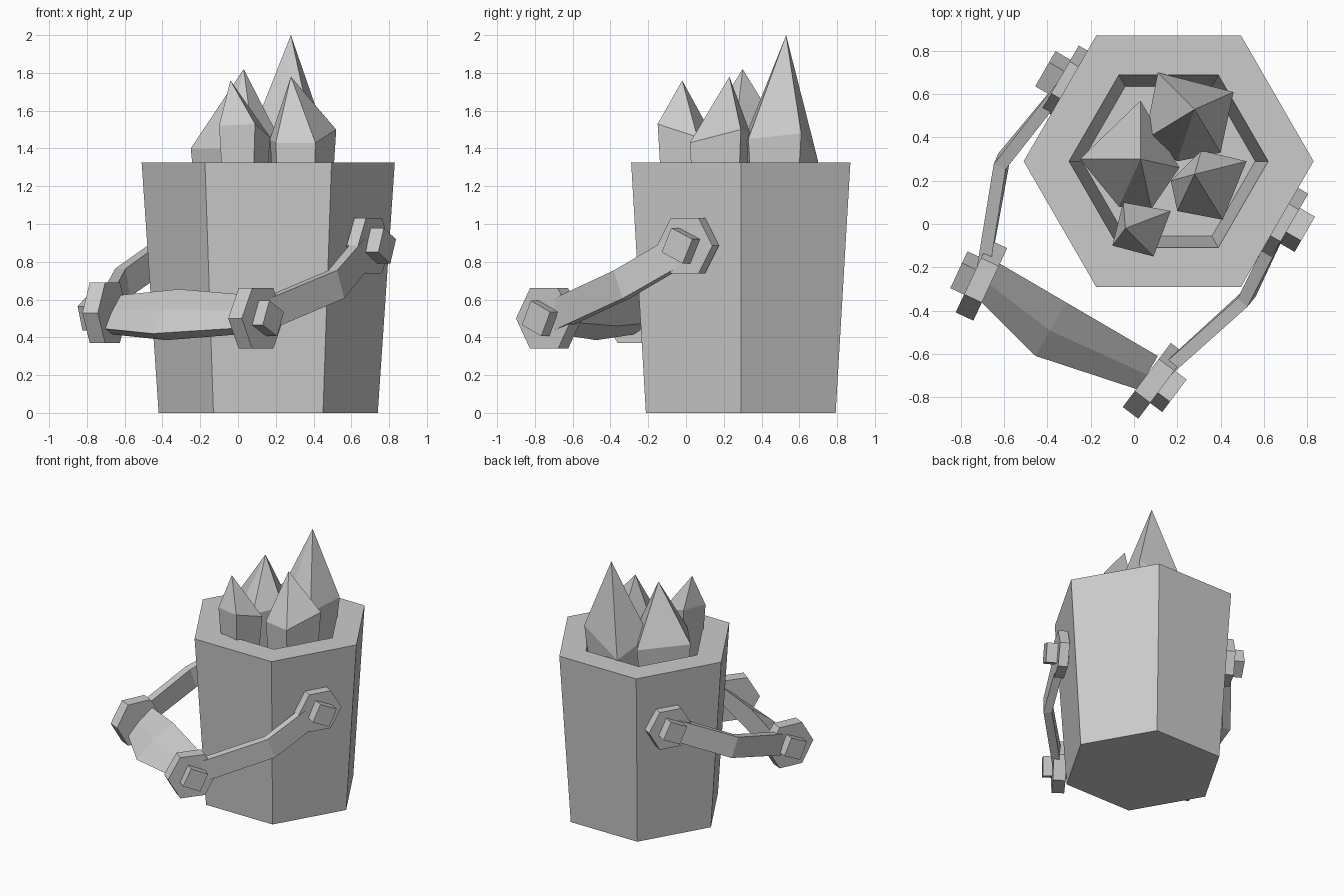
import bpy, bmesh, math
from mathutils import Vector, Matrix

cube = bpy.data.objects.get("Cube")
if cube:
    bpy.data.objects.remove(cube, do_unlink=True)

grey = bpy.data.materials.new("plain_grey")
grey.use_nodes = True
COLOUR = (0.6, 0.6, 0.6, 1)
grey.diffuse_color = COLOUR
grey.node_tree.nodes["Principled BSDF"].inputs["Base Color"].default_value = COLOUR


def loft(name, rings):
    """Skin equal-length rings and close both ends; a one-point ring is a tip."""
    bm = bmesh.new()
    loops = [[bm.verts.new(p) for p in ring] for ring in rings]
    for a, b in zip(loops, loops[1:]):
        n = len(a)
        for i in range(n):
            j = (i + 1) % n
            if len(b) == 1:
                bm.faces.new((a[i], a[j], b[0]))
            else:
                bm.faces.new((a[i], a[j], b[j], b[i]))
    for end in (loops[0], loops[-1]):
        if len(end) > 2:
            bm.faces.new(end)
    bmesh.ops.recalc_face_normals(bm, faces=bm.faces)
    mesh = bpy.data.meshes.new(name)
    bm.to_mesh(mesh)
    bm.free()
    mesh.materials.append(grey)
    obj = bpy.data.objects.new(name, mesh)
    bpy.context.collection.objects.link(obj)
    return obj


def circle(radius, z, sides=6, roll=0, centre=(0, 0)):
    return [Vector((centre[0] + radius * math.cos(roll + math.tau * i / sides),
                    centre[1] + radius * math.sin(roll + math.tau * i / sides), z))
            for i in range(sides)]


def prism(name, centre, axis, radius, start, end, sides, roll=0):
    """Prism along a horizontal axis, between two distances from its centre."""
    axis = Vector(axis).normalized()
    side = Vector((-axis.y, axis.x, 0))
    frame = Matrix((side, Vector((0, 0, 1)), axis)).transposed()
    loft(name, [[Vector(centre) + frame @ p for p in circle(radius, d, sides, roll)]
                for d in (start, end)])


# Tapered hexagonal bucket with a thick rim and hollow inside
HUB = (0.16, 0.29)
loft("bucket", [circle(r, z, centre=HUB) for r, z in
                ((0.58, 0), (0.67, 1.325), (0.46, 1.325), (0.40, 0.9))])


# Crystals: narrow foot, wide shoulders, pointed tip
def crystal(name, tip, shoulders, foot=0.75):
    ring = [Vector(p) for p in shoulders]
    mid = sum(ring, Vector()) / len(ring)
    base = [Vector((mid.x + (p.x - mid.x) * foot, mid.y + (p.y - mid.y) * foot, 0.88))
            for p in ring]
    loft(name, [base, ring, [Vector(tip)]])


crystal("tall_crystal", (0.28, 0.53, 2.0),
        [(0.11, 0.70, 1.33), (0.05, 0.39, 1.42), (0.20, 0.29, 1.40),
         (0.40, 0.33, 1.45), (0.46, 0.61, 1.48)])
crystal("left_crystal", (0.03, 0.30, 1.82),
        [(-0.25, 0.30, 1.40), (-0.07, 0.08, 1.40), (0.08, 0.07, 1.45),
         (0.21, 0.26, 1.47), (0.03, 0.57, 1.38)], 0.8)
crystal("right_crystal", (0.28, 0.23, 1.78),
        [(0.17, 0.20, 1.45), (0.20, 0.06, 1.43), (0.41, 0.02, 1.43),
         (0.52, 0.29, 1.50), (0.31, 0.34, 1.48)], 0.8)
crystal("front_crystal", (-0.04, -0.02, 1.76),
        [(-0.10, -0.10, 1.52), (0.09, -0.15, 1.53), (0.17, 0.06, 1.46),
         (-0.05, 0.10, 1.54)], 0.7)

# Handle joints: hexagonal plate with a square bolt on its outer side
JOINTS = {
    "left_mount": ((0.69, 0.01, 0.885), (0.866, -0.5), 0.17, 0.035, -0.08),
    "left_hinge": ((0.095, -0.725, 0.50), (0.80, -0.60), 0.185, 0.045, 0),
    "right_hinge": ((-0.705, -0.26, 0.53), (-0.90, 0.42), 0.185, 0.045, 0),
    "right_mount": ((-0.31, 0.66, 0.90), (-0.866, 0.5), 0.17, 0.035, -0.08),
}
for name, (centre, axis, radius, half, back) in JOINTS.items():
    axis = (*axis, 0)
    prism(name + "_plate", centre, axis, radius, -half, half, 6)
    prism(name + "_bolt", centre, axis, 0.1, back, 0.115, 4, 0.35)


# Side arms: flat bars with one bend
def arm(name, path, half_width=0.03, half_height=0.08):
    pts = [Vector(p) for p in path]
    rings = []
    for i, p in enumerate(pts):
        along = (pts[min(i + 1, len(pts) - 1)] - pts[max(i - 1, 0)]).normalized()
        side = along.cross(Vector((0, 0, 1))).normalized()
        up = side.cross(along)
        rings.append([p + side * s * half_width + up * u * half_height
                      for s, u in ((-1, -1), (1, -1), (1, 1), (-1, 1))])
    loft(name, rings)


arm("left_arm", (JOINTS["left_mount"][0], (0.52, -0.34, 0.68), JOINTS["left_hinge"][0]))
arm("right_arm", (JOINTS["right_mount"][0], (-0.61, 0.29, 0.69), JOINTS["right_hinge"][0]))

# Front grip: bulging faceted bar between the two hinges
inner_a, inner_b = Vector((-0.66, -0.16, 0)), Vector((0.11, -0.61, 0))
outward = Vector((-0.5, -0.866, 0))
END = ((0, 0.62), (0.1, 0.54), (0.18, 0.45), (0.1, 0.42), (0, 0.48))
MIDDLE = ((0, 0.655), (0.15, 0.55), (0.285, 0.42), (0.13, 0.385), (0, 0.46))
loft("front_grip", [[inner_a.lerp(inner_b, t) + outward * d + Vector((0, 0, z))
                     for d, z in section]
                    for t, section in ((0, END), (0.45, MIDDLE), (1, END))])
